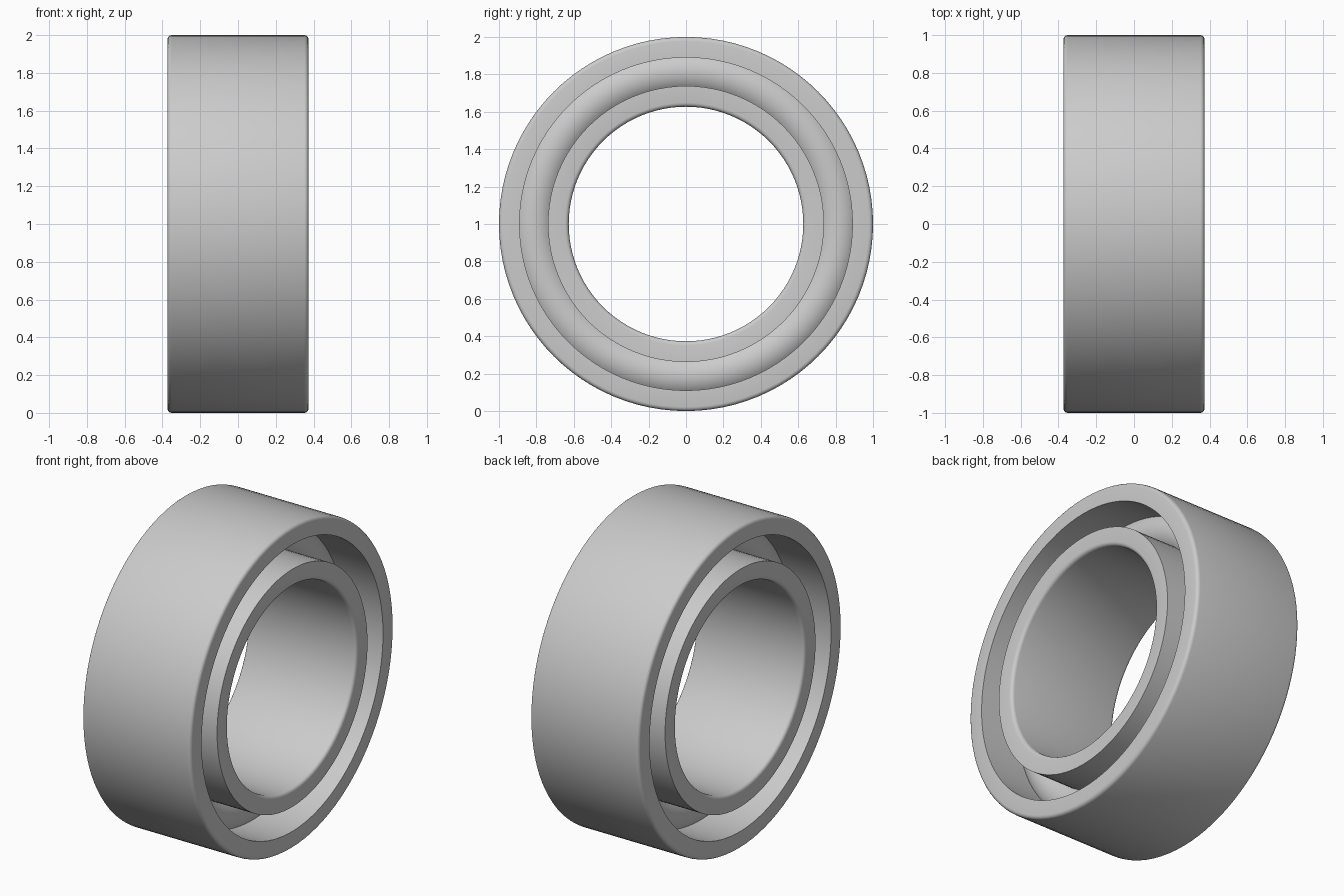
import bpy, math

cube = bpy.data.objects.get("Cube")
if cube:
    bpy.data.objects.remove(cube, do_unlink=True)

STEPS = 96
HALF = 0.373
ROUND = 0.022

steel = bpy.data.materials.new("steel grey")
steel.use_nodes = True
steel.diffuse_color = (0.6, 0.6, 0.6, 1)
steel.node_tree.nodes["Principled BSDF"].inputs["Base Color"].default_value = (0.6, 0.6, 0.6, 1)


def arc(cx, cr, radius, start, end, n):
    """Points (x, r) on an arc, angles in degrees."""
    angles = [math.radians(start + (end - start) * i / n) for i in range(n + 1)]
    return [(cx + radius * math.cos(a), cr + radius * math.sin(a)) for a in angles]


def revolve(name, profile):
    """Spin a closed (x, r) profile about the axle, which runs along x."""
    n = len(profile)
    verts, faces = [], []
    for i in range(STEPS):
        a = 2 * math.pi * i / STEPS
        verts += [(x, r * math.sin(a), r * math.cos(a)) for x, r in profile]
        j = (i + 1) % STEPS
        for k in range(n):
            m = (k + 1) % n
            faces.append((i * n + k, i * n + m, j * n + m, j * n + k))
    mesh = bpy.data.meshes.new(name)
    mesh.from_pydata(verts, [], faces)
    mesh.materials.append(steel)
    obj = bpy.data.objects.new(name, mesh)
    obj.location.z = 1
    bpy.context.collection.objects.link(obj)
    # consistent outward normals, then smooth shading with sharp edges kept
    bpy.ops.object.select_all(action='DESELECT')
    obj.select_set(True)
    bpy.context.view_layer.objects.active = obj
    bpy.ops.object.mode_set(mode='EDIT')
    bpy.ops.mesh.select_all(action='SELECT')
    bpy.ops.mesh.normals_make_consistent(inside=False)
    bpy.ops.object.mode_set(mode='OBJECT')
    bpy.ops.object.shade_smooth_by_angle(angle=math.radians(35))
    return obj


GAP_MID, TRACK = 0.814, 0.128       # centre and radius of the rolling track
OUTER_GAP, INNER_GAP = 0.89, 0.738  # walls facing the gap

# Outer race: rounded outside corners, groove on the inner wall
edge = HALF - ROUND
dip = math.degrees(math.asin((OUTER_GAP - GAP_MID) / TRACK))
outer = arc(edge, 1 - ROUND, ROUND, 0, 90, 4)
outer += arc(-edge, 1 - ROUND, ROUND, 90, 180, 4)
outer += [(-HALF, OUTER_GAP)]
outer += arc(0, GAP_MID, TRACK, 180 - dip, dip, 12)
outer += [(HALF, OUTER_GAP)]
revolve("outer_race", outer)

# Inner race: rounded bore corners, groove on the outer wall
BORE = 0.627
inner = arc(-edge, BORE + ROUND, ROUND, 180, 270, 4)
inner += arc(edge, BORE + ROUND, ROUND, 270, 360, 4)
inner += [(HALF, INNER_GAP)]
inner += arc(0, GAP_MID, TRACK, -dip, dip - 180, 12)
inner += [(-HALF, INNER_GAP)]
revolve("inner_race", inner)

# Rolling ring that fills the track between the races
revolve("rolling_ring", arc(0, GAP_MID, TRACK, 0, 352.5, 47))
